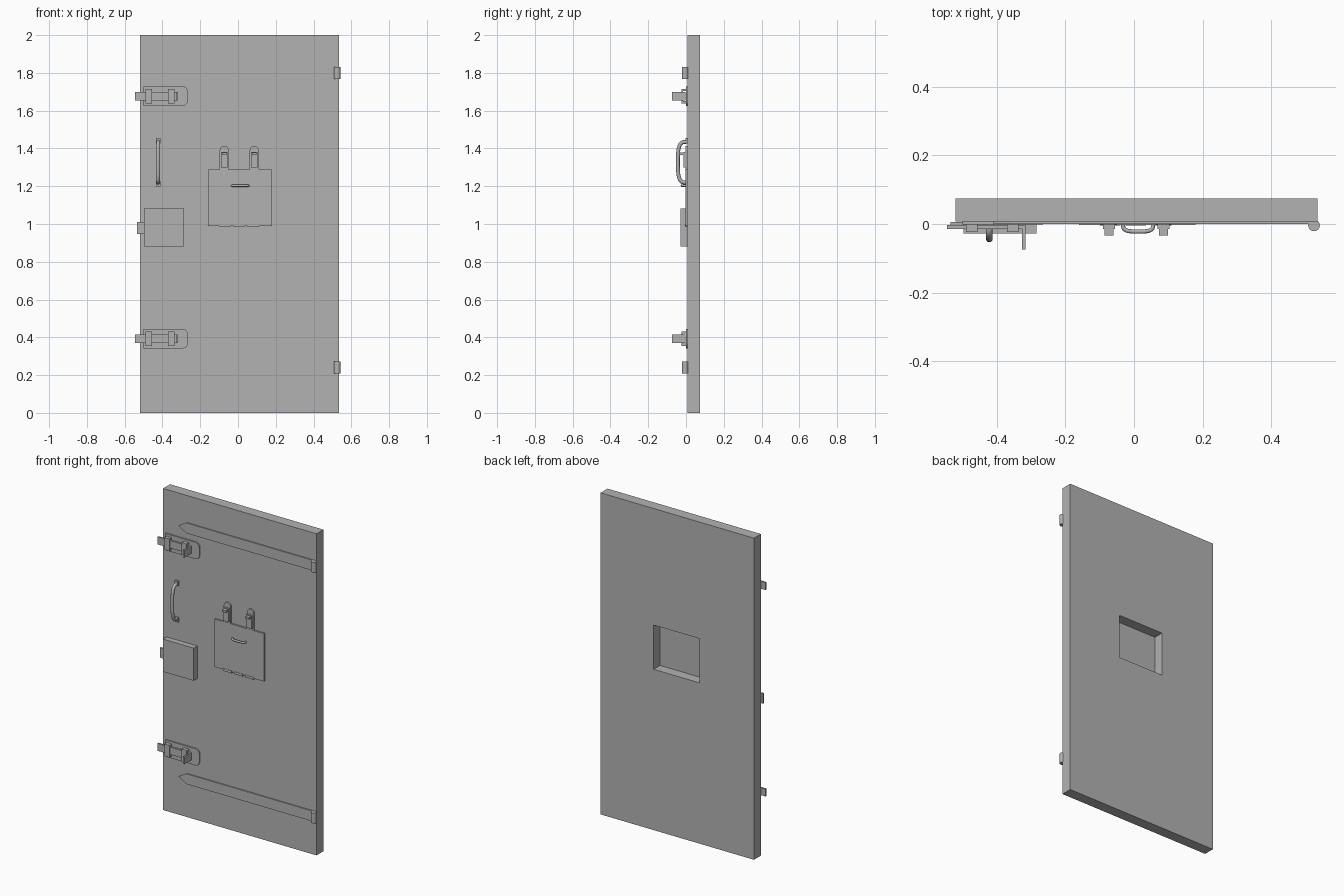
import bpy, bmesh, math
from mathutils import Vector

cube = bpy.data.objects.get("Cube")
if cube:
    bpy.data.objects.remove(cube, do_unlink=True)

steel = bpy.data.materials.new("grey_steel")
steel.use_nodes = True
GREY = (0.45, 0.45, 0.45, 1)
steel.diffuse_color = GREY
steel.node_tree.nodes["Principled BSDF"].inputs["Base Color"].default_value = GREY


def finish(name, bm, smooth=False):
    """Turn a bmesh into a named steel object."""
    bmesh.ops.recalc_face_normals(bm, faces=bm.faces)
    mesh = bpy.data.meshes.new(name)
    bm.to_mesh(mesh)
    bm.free()
    mesh.materials.append(steel)
    ob = bpy.data.objects.new(name, mesh)
    bpy.context.scene.collection.objects.link(ob)
    if smooth:
        bpy.ops.object.select_all(action='DESELECT')
        ob.select_set(True)
        bpy.context.view_layer.objects.active = ob
        bpy.ops.object.shade_smooth_by_angle(angle=math.radians(40))
    return ob


def box(name, x, y, z):
    """Box from (min, max) pairs."""
    bm = bmesh.new()
    bmesh.ops.create_cube(bm, size=1)
    for v in bm.verts:
        v.co = [(r[0] + r[1]) / 2 + c * (r[1] - r[0]) for r, c in zip((x, y, z), v.co)]
    return finish(name, bm)


def plate(name, outline, y):
    """Extrude an x-z outline between two y values."""
    bm = bmesh.new()
    face = bm.faces.new([bm.verts.new((px, y[0], pz)) for px, pz in outline])
    ext = bmesh.ops.extrude_face_region(bm, geom=[face])
    moved = [g for g in ext["geom"] if isinstance(g, bmesh.types.BMVert)]
    bmesh.ops.translate(bm, verts=moved, vec=(0, y[1] - y[0], 0))
    return finish(name, bm)


def rounded(cx, cz, r, start, steps=5):
    """Quarter arc of outline points, starting at an angle in degrees."""
    return [(cx + r * math.cos(math.radians(start + 90 * i / steps)),
             cz + r * math.sin(math.radians(start + 90 * i / steps))) for i in range(steps + 1)]


def cylinder(name, centre, radius, z):
    bm = bmesh.new()
    bmesh.ops.create_cone(bm, cap_ends=True, segments=20, radius1=radius, radius2=radius, depth=z[1] - z[0])
    bmesh.ops.translate(bm, verts=bm.verts, vec=(*centre, (z[0] + z[1]) / 2))
    return finish(name, bm, smooth=True)


def tube(name, points, radius, sides=12):
    """Sweep a round section along a planar path."""
    pts = [Vector(p) for p in points]
    flat = (pts[1] - pts[0]).cross(pts[-1] - pts[0]).normalized()
    bm = bmesh.new()
    rings = []
    for i, p in enumerate(pts):
        along = (pts[min(i + 1, len(pts) - 1)] - pts[max(i - 1, 0)]).normalized()
        side = along.cross(flat)
        turns = [2 * math.pi * k / sides for k in range(sides)]
        rings.append([bm.verts.new(p + radius * (flat * math.cos(a) + side * math.sin(a))) for a in turns])
    for a, b in zip(rings, rings[1:]):
        for k in range(sides):
            n = (k + 1) % sides
            bm.faces.new((a[k], a[n], b[n], b[k]))
    bm.faces.new(rings[0])
    bm.faces.new(rings[-1])
    return finish(name, bm, smooth=True)


def bow(half, depth, steps=16):
    """Squared-off arch: offsets along the handle and away from the door."""
    out = []
    for i in range(steps + 1):
        a = math.pi * i / steps
        c, s = math.cos(a), math.sin(a)
        out.append((math.copysign(abs(c) ** 0.6, c) * half, abs(s) ** 0.6 * depth))
    return out


# Door slab with the viewing window cut through as four panels around a hole
X, Y, Z = (-0.52, 0.535), (0.007, 0.075), (0, 2)
WX, WZ = (-0.145, 0.17), (1.0, 1.275)
bm = bmesh.new()
xs, zs = (X[0], *WX, X[1]), (Z[0], *WZ, Z[1])
grid = [[bm.verts.new((x, Y[0], z)) for z in zs] for x in xs]
for i in range(3):
    for j in range(3):
        if (i, j) != (1, 1):
            bm.faces.new((grid[i][j], grid[i + 1][j], grid[i + 1][j + 1], grid[i][j + 1]))
ext = bmesh.ops.extrude_face_region(bm, geom=bm.faces[:])
bmesh.ops.translate(bm, vec=(0, Y[1] - Y[0], 0),
                    verts=[g for g in ext["geom"] if isinstance(g, bmesh.types.BMVert)])
bmesh.ops.dissolve_limit(bm, angle_limit=0.01, verts=bm.verts, edges=bm.edges)
finish("door_slab", bm)

# Strap hinges with barrels
for label, zc in (("upper", 1.8), ("lower", 0.24)):
    h = 0.032
    plate(label + "_strap", [(-0.41, zc), (-0.355, zc - h), (0.52, zc - h), (0.52, zc + h), (-0.355, zc + h)],
          (0.008, 0.0))
    cylinder(label + "_hinge_barrel", (0.525, -0.004), 0.017, (zc - h, zc + h))

# Sliding bolts
for label, zc in (("upper", 1.677), ("lower", 0.393)):
    right, h, r = -0.265, 0.052, 0.03
    outline = [(-0.5, zc - h)] + rounded(right - r, zc - h + r, r, -90) + rounded(right - r, zc + h - r, r, 0)
    plate(label + "_bolt_plate", outline + [(-0.5, zc + h)], (0.008, -0.001))
    box(label + "_bolt_bar", (-0.545, -0.317), (-0.014, -0.003), (zc - 0.023, zc + 0.023))
    box(label + "_bolt_grip", (-0.327, -0.317), (-0.075, -0.003), (zc - 0.023, zc + 0.023))
    for n, x in (("outer", -0.473), ("inner", -0.354)):
        w = 0.017
        box(f"{label}_{n}_staple_bridge", (x - w, x + w), (-0.024, -0.015), (zc - 0.038, zc + 0.038))
        for s in (-1, 1):
            edge = sorted((zc + s * 0.026, zc + s * 0.038))
            box(f"{label}_{n}_staple_leg", (x - w, x + w), (-0.018, 0), edge)

# Lock case and latch tongue
box("lock_case", (-0.497, -0.285), (-0.028, 0.008), (0.88, 1.083))
box("latch_tongue", (-0.535, -0.49), (-0.004, 0.006), (0.948, 1.01))

# Pull handle with feet
HX, HZ = -0.422, 1.327
tube("pull_handle", [(HX, 0.002 - d, HZ + o) for o, d in bow(0.108, 0.045)], 0.01)
for s in (-1, 1):
    ends = sorted((HZ + s * 0.1, HZ + s * 0.128))
    box("pull_handle_foot", (HX - 0.012, HX + 0.012), (-0.003, 0.008), ends)

# Window hatch, its small handle and the lower tabs
box("hatch_plate", (-0.16, 0.18), (-0.003, 0.012), (0.99, 1.288))
tube("hatch_handle", [(0.012 + o, -0.001 - d, 1.203) for o, d in bow(0.044, 0.021)], 0.006)
for x0, x1 in ((-0.1, -0.04), (-0.025, 0.035), (0.05, 0.11)):
    box("hatch_tab", (x0, x1), (-0.005, 0.008), (0.983, 0.998))

# Catches above the hatch
for label, x in (("right", -0.073), ("left", 0.086)):
    r = 0.024
    outline = [(x - r, 1.285), (x + r, 1.285)] + rounded(x, 1.39, r, 0) + rounded(x, 1.39, r, 90)[1:]
    plate(label + "_catch_plate", outline, (0.008, -0.002))
    box(label + "_catch_arm", (x - 0.018, x + 0.018), (-0.014, 0), (1.3, 1.382))
    box(label + "_catch_lip", (x - 0.013, x + 0.013), (-0.034, 0), (1.365, 1.378))
